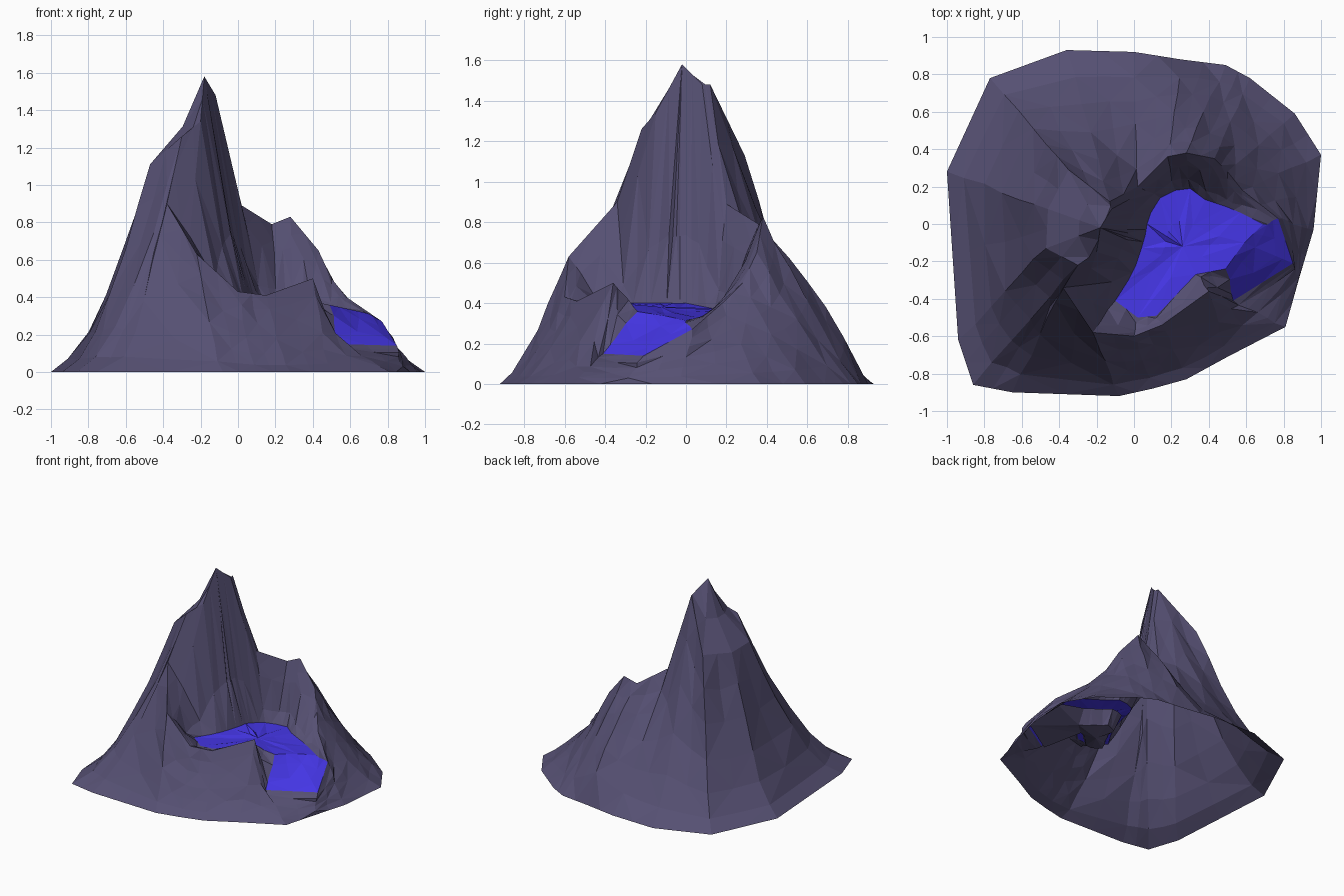
import bpy
import bmesh
import random
from mathutils import Vector

random.seed(4)
cube = bpy.data.objects.get("Cube")
if cube:
    bpy.data.objects.remove(cube)


def make_material(name, rgb):
    mat = bpy.data.materials.new(name)
    mat.use_nodes = True
    mat.diffuse_color = (*rgb, 1)
    mat.node_tree.nodes["Principled BSDF"].inputs["Base Color"].default_value = (*rgb, 1)
    return mat


rock = make_material("slate_rock", (.092, .08, .17))
water = make_material("blue_water", (.06, .037, .8))

# Foot of the mountain, counter-clockwise from the east
foot = [(1, .37), (.86, .59), (.62, .78), (.49, .85), (.25, .88), (0, .92), (-.36, .93),
        (-.77, .78), (-1, .28), (-.94, -.62), (-.86, -.86), (-.65, -.9), (-.08, -.92),
        (.1, -.88), (.28, -.83), (.5, -.71), (.81, -.55), (.88, -.3), (.96, -.03)]

# Crest line: east rim, back ridge, shoulders below the summit, front rim, outflow
crest = [(.58, .18, .4), (.5, .28, .5), (.43, .35, .65), (.28, .38, .83), (.18, .36, .79),
         (.02, .2, .89), (-.13, .12, 1.48), (-.35, .29, 1.13), (-.46, .08, 1.1),
         (-.47, -.13, 1.11), (-.3, -.22, 1.26), (-.38, -.34, .9), (-.22, -.58, .63),
         (0, -.6, .43), (.15, -.54, .41), (.4, -.36, .5), (.53, -.41, .15),
         (.85, -.21, .14), (.77, .03, .27)]

# Shore of the crater lake, matching the crest point by point
shore = [(.57, .06), (.5, .09), (.38, .13), (.3, .19), (.22, .18), (.14, .14), (.09, .06),
         (.07, 0), (.06, -.06), (.04, -.13), (.01, -.22), (-.03, -.3), (-.1, -.41),
         (.02, -.5), (.12, -.49), (.33, -.27), (.49, -.24), (.59, -.1), (.69, 0)]

count = len(foot)
falls_start, falls_end = count - 3, count - 1
summit = Vector((-.18, -.02, 1.58))
lake_centre = Vector((.26, -.12, .38))
foot = [Vector((x, y, 0)) for x, y in foot]
crest = [Vector(p) for p in crest]
# The water level drops towards the falls in the east
shore = [Vector((x, y, .4 - .22 * max(0, x - .3) - .2 * max(0, y))) for x, y in shore]


def doubled(ring):
    """Insert a midpoint after every point of a closed ring."""
    out = []
    for i, p in enumerate(ring):
        out += [p.copy(), (p + ring[(i + 1) % len(ring)]) / 2]
    return out


def roughen(ring, amount, gully=1.0):
    """Shift the points a little and sink every second one into a gully."""
    for i, p in enumerate(ring):
        p.x += random.uniform(-amount, amount)
        p.y += random.uniform(-amount, amount)
        p.z *= random.uniform(1 - amount, 1 + amount)
        if i % 2:
            p.z *= gully
    return ring


def concavity(c):
    """How hollow the flank below a crest point is."""
    if c.z < .2:
        return .9
    if c.z > 1:
        return 1.6
    if c.y < -.2:
        return 1.4
    return .72 if c.x < .25 and c.y > .3 else 1.15


def outer_ring(f):
    """Ring at fraction f up the flank."""
    ring = []
    for a, b in zip(foot, crest):
        p = a.lerp(b, f)
        p.z = b.z * f ** concavity(b)
        ring.append(p)
    return roughen(doubled(ring), .008, .97)


def build(name, rings, materials, colour_rule, tip=None):
    """Skin a stack of closed rings with triangles, optionally closed by a tip."""
    n = len(rings[0])
    verts = [p for ring in rings for p in ring]
    faces, slots = [], []
    for r in range(len(rings) - 1):
        for j in range(n):
            k = (j + 1) % n
            a, b = r * n + j, r * n + k
            c, d = a + n, b + n
            pair = [(a, b, d), (a, d, c)] if (j + r) % 2 else [(a, b, c), (b, d, c)]
            faces += pair
            slots += [colour_rule(r, j)] * 2
    if tip is not None:
        verts.append(tip)
        first = (len(rings) - 1) * n
        for j in range(n):
            faces.append((first + j, first + (j + 1) % n, len(verts) - 1))
            slots.append(colour_rule(len(rings), j))
    mesh = bpy.data.meshes.new(name)
    mesh.from_pydata(verts, [], faces)
    for mat in materials:
        mesh.materials.append(mat)
    for poly, slot in zip(mesh.polygons, slots):
        poly.material_index = slot
    # Weld the points that meet at the summit
    bm = bmesh.new()
    bm.from_mesh(mesh)
    bmesh.ops.remove_doubles(bm, verts=bm.verts, dist=.0005)
    bm.to_mesh(mesh)
    bm.free()
    obj = bpy.data.objects.new(name, mesh)
    bpy.context.collection.objects.link(obj)
    return obj


# Summit spine where the crest is tall, elsewhere the upper crater wall
spine = {6: Vector((-.12, .08, 1.48)), 7: summit, 8: summit, 9: summit,
         10: Vector((-.2, -.15, 1.34))}
inner_top, plateau, cliff = [], [], []
for i, (c, s) in enumerate(zip(crest, shore)):
    top = spine.get(i, c.lerp(s, .35))
    ledge = c.lerp(top, .6)
    if top is summit:
        ledge.z -= .08
    foot_of_cliff = top.lerp(s, .6)
    if i < falls_start:
        foot_of_cliff.z -= .12 * (top.z - s.z)
    inner_top.append(top)
    plateau.append(ledge)
    cliff.append(foot_of_cliff)

# Mountain shell: flank rings, crest, spine, then the cliffs down to the lake
flank = [doubled(foot)] + [outer_ring(f) for f in (.18, .36, .54, .72, .87)]
crest_level = len(flank)


def mountain_colour(r, j):
    in_falls = falls_start * 2 <= j < falls_end * 2
    return 1 if r >= crest_level and in_falls else 0


build("mountain", flank + [doubled(crest), doubled(plateau), doubled(inner_top),
                           roughen(doubled(cliff), .012), doubled(shore)],
      [rock, water], mountain_colour)

# Lake surface: gently uneven facets
lake_mid = [p.lerp(lake_centre, .55) for p in shore]
for p in lake_mid:
    p.z += random.uniform(-.012, .012)
build("lake", [shore, lake_mid], [water], lambda r, j: 0, lake_centre)

# Rocky bed hanging below the lake and backing the falls
bed_edge = [c.lerp(s, .12) if i >= falls_start else s.lerp(lake_centre, .28)
            for i, (c, s) in enumerate(zip(crest, shore))]
bed_low = [s.lerp(lake_centre, .5) for s in shore]
for p in bed_edge:
    p.z -= .04
for p in bed_low:
    p.z -= .15
build("lake_bed", [bed_edge, roughen(bed_low, .012)], [rock], lambda r, j: 0,
      lake_centre - Vector((0, 0, .19)))
